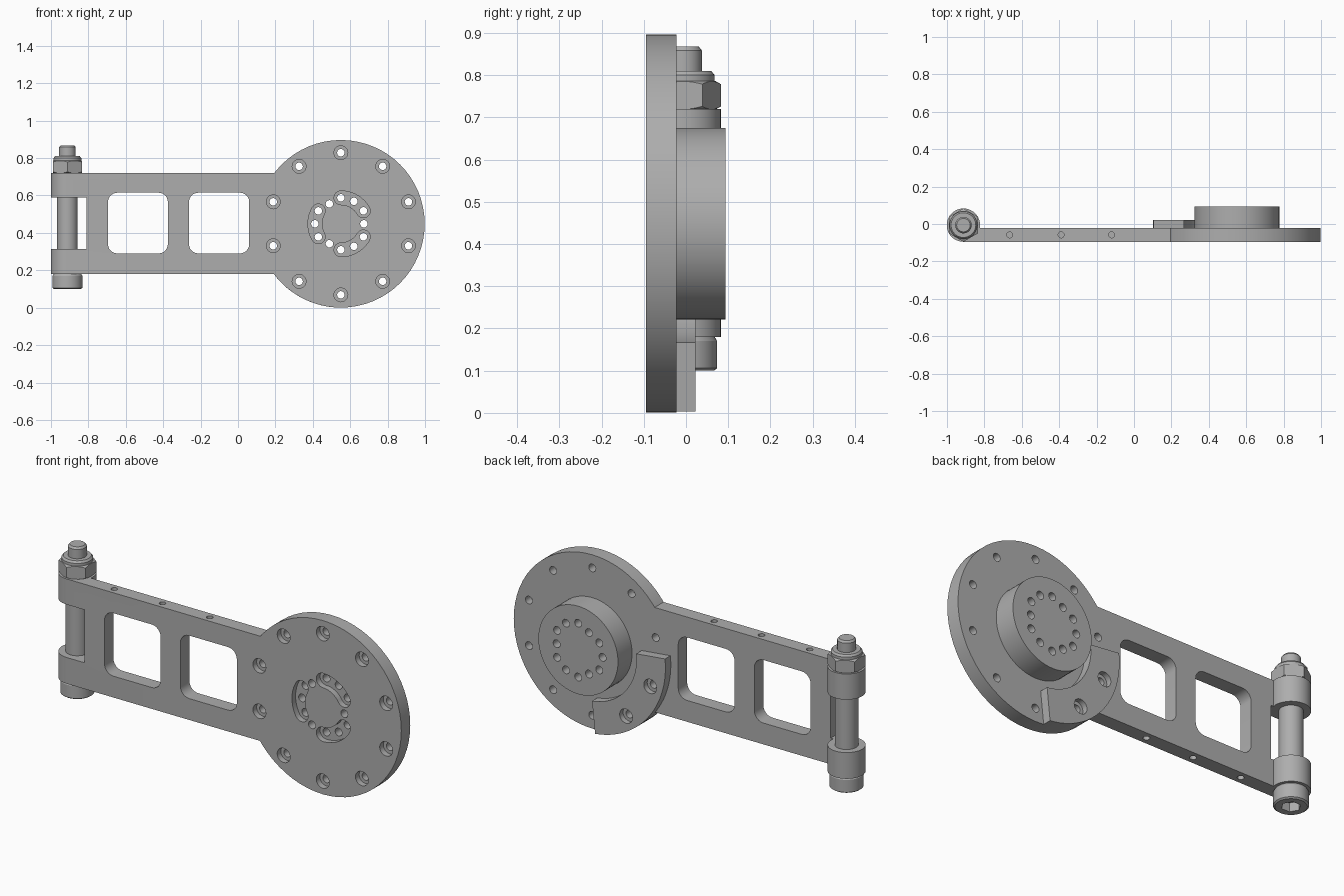
import bpy, bmesh, math
from math import sin, cos, radians, pi

if "Cube" in bpy.data.objects:
    bpy.data.objects.remove(bpy.data.objects["Cube"])

CX, CZ, R = 0.55, 0.4485, 0.448          # disc centre and radius
BX, BY = -0.912, -0.006                  # pin axis
Y0, Y1 = -0.095, -0.022                  # plate front and back

grey = bpy.data.materials.new("steel_grey")
grey.diffuse_color = (0.42, 0.42, 0.42, 1)
grey.use_nodes = True
grey.node_tree.nodes["Principled BSDF"].inputs["Base Color"].default_value = grey.diffuse_color


def finish(name, bm):
    bmesh.ops.recalc_face_normals(bm, faces=bm.faces)
    me = bpy.data.meshes.new(name)
    bm.to_mesh(me)
    bm.free()
    ob = bpy.data.objects.new(name, me)
    bpy.context.collection.objects.link(ob)
    me.materials.append(grey)
    return ob


def prism(name, pts, axis, lo, hi):
    """Extrude a 2D profile along y (points are x, z) or z (points are x, y)."""
    bm = bmesh.new()
    place = (lambda p, h: (p[0], h, p[1])) if axis == "y" else (lambda p, h: (p[0], p[1], h))
    a = [bm.verts.new(place(p, lo)) for p in pts]
    b = [bm.verts.new(place(p, hi)) for p in pts]
    bm.faces.new(a)
    bm.faces.new(b)
    for i in range(len(pts)):
        j = (i + 1) % len(pts)
        bm.faces.new((a[i], a[j], b[j], b[i]))
    return finish(name, bm)


def lathe(name, profile, n=40):
    """Revolve (radius, z) points about the pin axis, capping both ends."""
    bm = bmesh.new()
    rings = [[bm.verts.new((BX + r * cos(2 * pi * i / n), BY + r * sin(2 * pi * i / n), z))
              for i in range(n)] for r, z in profile]
    for a, b in zip(rings, rings[1:]):
        for i in range(n):
            j = (i + 1) % n
            bm.faces.new((a[i], a[j], b[j], b[i]))
    bm.faces.new(rings[0])
    bm.faces.new(rings[-1])
    return finish(name, bm)


def arc(x, y, r, a0, a1, n):
    return [(x + r * cos(radians(a0 + (a1 - a0) * i / n)),
             y + r * sin(radians(a0 + (a1 - a0) * i / n))) for i in range(n + 1)]


def circle(x, y, r, n=20):
    return arc(x, y, r, 0, 360, n)[:-1]


def rect(x0, x1, y0, y1):
    return [(x0, y0), (x1, y0), (x1, y1), (x0, y1)]


def round_rect(x0, x1, y0, y1, r):
    return (arc(x1 - r, y1 - r, r, 0, 90, 6) + arc(x0 + r, y1 - r, r, 90, 180, 6)
            + arc(x0 + r, y0 + r, r, 180, 270, 6) + arc(x1 - r, y0 + r, r, 270, 360, 6))


def polar(r, a):
    return CX + r * cos(radians(a)), CZ + r * sin(radians(a))


def arc_slot(r, w, a0, a1):
    e0, e1 = polar(r, a0), polar(r, a1)
    return (arc(CX, CZ, r + w, a0, a1, 12) + arc(*e1, w, a1, a1 + 180, 8)[1:-1]
            + arc(CX, CZ, r - w, a1, a0, 12) + arc(*e0, w, a0 + 180, a0 + 360, 8)[1:-1])


def boolean(ob, tool, op="DIFFERENCE"):
    m = ob.modifiers.new("b", "BOOLEAN")
    m.operation, m.solver, m.object = op, "EXACT", tool
    bpy.context.view_layer.objects.active = ob
    bpy.ops.object.modifier_apply(modifier="b")
    bpy.data.objects.remove(tool)


def cut(ob, pts, axis, lo, hi):
    boolean(ob, prism("cutter", pts, axis, lo, hi))


# arm, disc, hub and hinge barrel in one body
body = prism("arm_and_disc", rect(BX, 0.45, 0.18, 0.72), "y", Y0, Y1)
boolean(body, prism("disc", circle(CX, CZ, R, 64), "y", Y0, Y1), "UNION")
boolean(body, prism("hub", circle(CX, CZ, 0.227, 64), "y", -0.06, 0.093), "UNION")
boolean(body, prism("barrel", circle(BX, BY, 0.089, 40), "z", 0.18, 0.72), "UNION")

# gap between the hinge lugs, and the two windows
cut(body, rect(-1.1, -0.81, 0.315, 0.588), "y", -0.2, 0.2)
for x0, x1 in ((-0.695, -0.375), (-0.262, 0.06)):
    cut(body, round_rect(x0, x1, 0.29, 0.615, 0.05), "y", -0.2, 0.2)

# blind holes in the top and bottom edges of the arm
for x in (-0.665, -0.39, -0.12):
    cut(body, circle(x, -0.058, 0.016, 14), "z", 0.66, 0.8)
    cut(body, circle(x, -0.058, 0.016, 14), "z", 0.1, 0.24)

# counterbored rim holes
for i in range(10):
    p = polar(0.38, 90 + 36 * i)
    cut(body, circle(*p, 0.037), "y", -0.2, Y0 + 0.03)
    cut(body, circle(*p, 0.02), "y", -0.2, 0.0)

# three curved recesses and twelve hub holes
for a in (30, 150, 270):
    cut(body, arc_slot(0.139, 0.037, a, a + 60), "y", -0.2, Y0 + 0.03)
for i in range(12):
    r = 0.123 if i % 4 == 0 else 0.139
    cut(body, circle(*polar(r, 30 * i), 0.02, 16), "y", -0.2, 0.2)

# curved stop block on the back of the disc
stop = prism("stop_block", arc(CX, CZ, R, 174, 264, 24) + arc(CX, CZ, 0.283, 264, 174, 24),
             "y", Y1, 0.022)
for a in (198, 234):
    p = polar(0.38, a)
    cut(stop, circle(*p, 0.02), "y", -0.1, 0.1)
    cut(stop, circle(*p, 0.037), "y", -0.006, 0.1)

# hinge bolt: socket head, shank and threaded tip
bolt = lathe("hinge_bolt", [(0.072, 0.1), (0.08, 0.106), (0.08, 0.17), (0.074, 0.18),
                            (0.055, 0.18), (0.055, 0.65), (0.044, 0.65), (0.044, 0.858),
                            (0.036, 0.868)])
cut(bolt, circle(BX, BY, 0.045, 6), "z", 0.0, 0.145)

# lock nut: chamfered hexagon with a round collar
hexagon = [(BX + 0.089 * cos(radians(30 + 60 * i)), BY + 0.089 * sin(radians(30 + 60 * i)))
           for i in range(6)]
nut = prism("lock_nut", hexagon, "z", 0.72, 0.786)
boolean(nut, lathe("chamfer", [(0.078, 0.71), (0.078, 0.72), (0.092, 0.728),
                               (0.092, 0.777), (0.076, 0.786), (0.076, 0.8)]), "INTERSECT")
collar = lathe("nut_collar", [(0.074, 0.78), (0.074, 0.8), (0.066, 0.81), (0.04, 0.81)])

# smooth round surfaces, keep edges crisp
for ob in (body, stop, bolt, nut, collar):
    bpy.ops.object.select_all(action="DESELECT")
    ob.select_set(True)
    bpy.context.view_layer.objects.active = ob
    bpy.ops.object.shade_smooth_by_angle(angle=radians(25))
